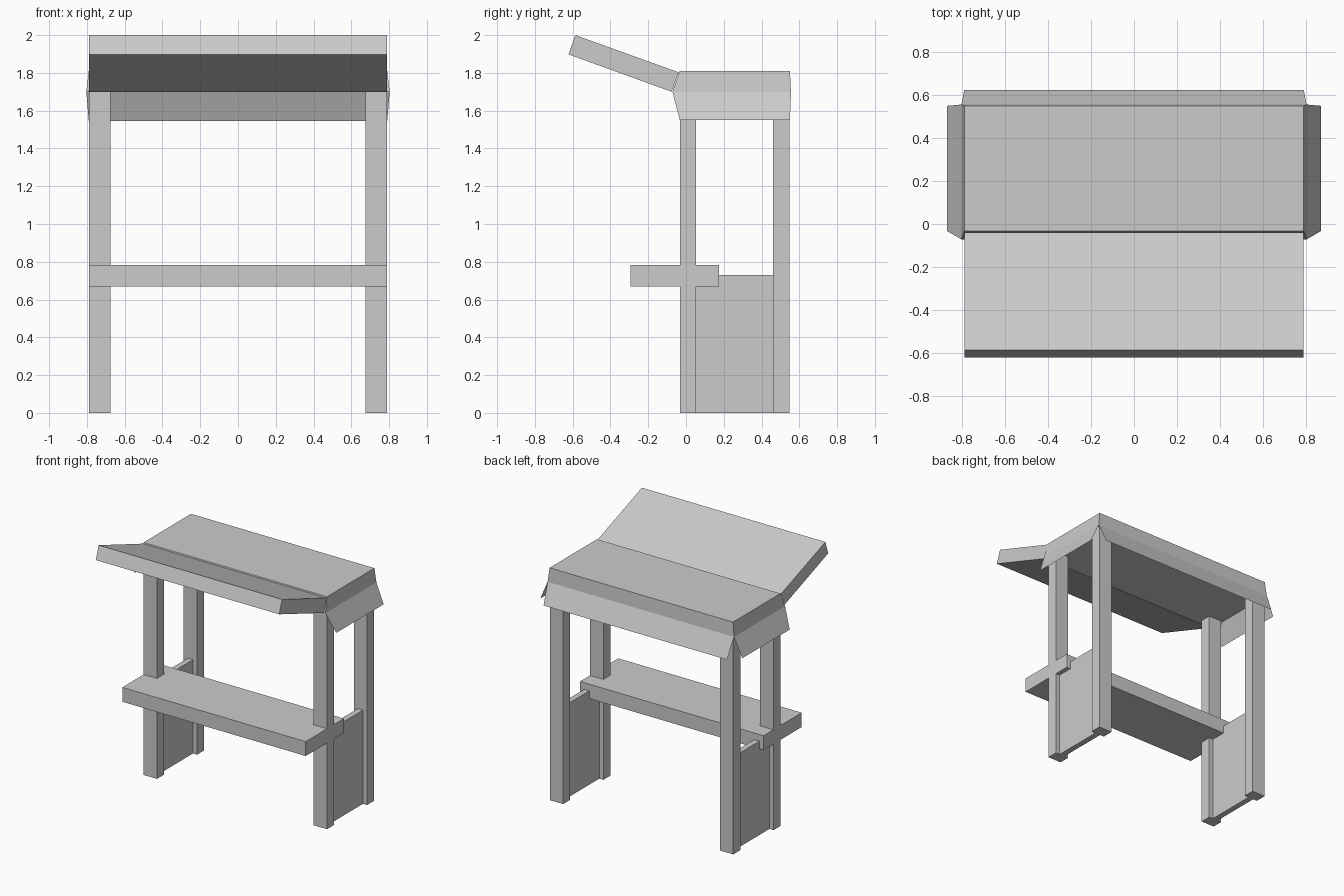
import bpy

if "Cube" in bpy.data.objects:
    bpy.data.objects.remove(bpy.data.objects["Cube"])


def mesh(name, verts, faces):
    me = bpy.data.meshes.new(name)
    me.from_pydata(verts, [], faces)
    me.update()
    ob = bpy.data.objects.new(name, me)
    bpy.context.collection.objects.link(ob)
    return ob


def slab(name, bottom, top):
    """Solid between two counter-clockwise quads."""
    return mesh(name, bottom + top,
                [(3, 2, 1, 0), (4, 5, 6, 7)] +
                [(i, (i + 1) % 4, (i + 1) % 4 + 4, i + 4) for i in range(4)])


def rect(x0, x1, y0, y1, z):
    return [(x0, y0, z), (x1, y0, z), (x1, y1, z), (x0, y1, z)]


def box(name, x, y, z):
    return slab(name, rect(*x, *y, z[0]), rect(*x, *y, z[1]))


def mirror_x(ob):
    m = ob.modifiers.new("mirror", 'MIRROR')
    m.use_axis[0] = True
    m.use_mirror_merge = False


# Posts and side panels, mirrored left/right
mirror_x(box("front_post", (0.675, 0.79), (-0.033, 0.053), (0, 1.70)))
mirror_x(box("back_post", (0.675, 0.79), (0.46, 0.547), (0, 1.70)))
mirror_x(box("side_panel", (0.71, 0.755), (0.053, 0.46), (0, 0.73)))

# Counter passing through the front posts
box("counter", (-0.79, 0.79), (-0.295, 0.175), (0.67, 0.782))

# Roof, slightly wider at its lower edge
slab("roof", rect(-0.803, 0.803, -0.072, 0.556, 1.70),
     rect(-0.79, 0.79, -0.033, 0.55, 1.81))

# Raised awning hinged at the front of the roof
W = 0.79
slab("awning",
     [(-W, -0.622, 1.898), (W, -0.622, 1.898), (W, -0.076, 1.70), (-W, -0.076, 1.70)],
     [(-W, -0.586, 2.0), (W, -0.586, 2.0), (W, -0.039, 1.803), (-W, -0.039, 1.803)])

# Thin flared cloth flaps hanging from the roof edge
mirror_x(mesh("side_flap", [(0.803, -0.072, 1.70), (0.87, -0.033, 1.55),
                            (0.87, 0.55, 1.55), (0.803, 0.556, 1.70)], [(0, 1, 2, 3)]))
mesh("back_flap", [(0.803, 0.556, 1.70), (0.79, 0.624, 1.545),
                   (-0.79, 0.624, 1.545), (-0.803, 0.556, 1.70)], [(0, 1, 2, 3)])
